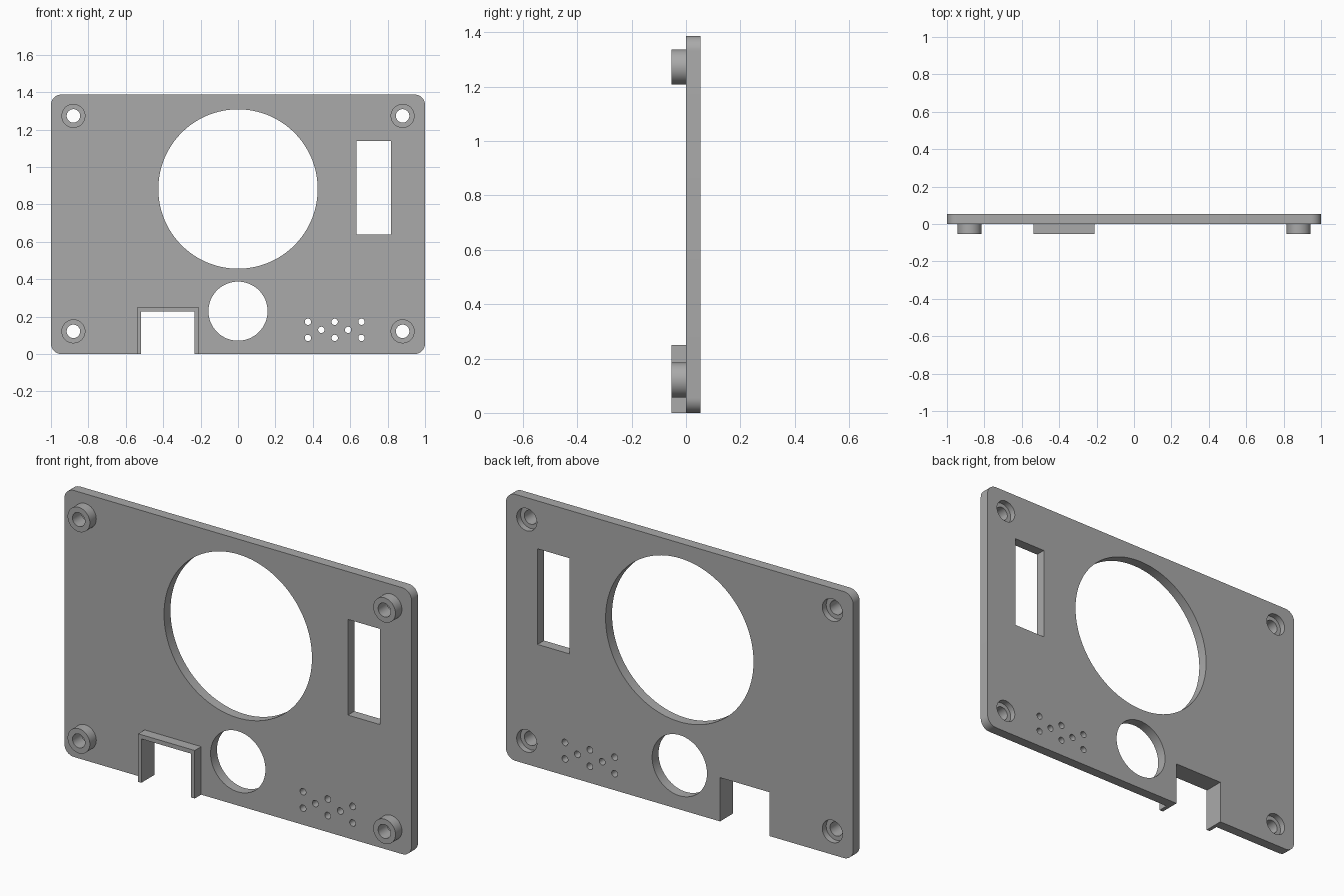
import bpy, bmesh
from math import cos, sin, pi, radians

cube = bpy.data.objects.get("Cube")
if cube:
    bpy.data.objects.remove(cube, do_unlink=True)

GREY = (0.4, 0.4, 0.4, 1)
grey = bpy.data.materials.new("plain grey")
grey.use_nodes = True
grey.diffuse_color = GREY
grey.node_tree.nodes["Principled BSDF"].inputs["Base Color"].default_value = GREY

WIDTH, HEIGHT, CORNER = 2.0, 1.387, 0.055
BACK, FACE, BOSS_FRONT = 0.053, 0.0, -0.053
OVER = 0.02  # how far cutters reach past a surface


def arc(x, z, r, start=0, sweep=2 * pi, steps=64, closed=True):
    count = steps if closed else steps + 1
    return [(x + r * cos(start + sweep * i / steps),
             z + r * sin(start + sweep * i / steps)) for i in range(count)]


def rect(x0, x1, z0, z1):
    return [(x0, z0), (x1, z0), (x1, z1), (x0, z1)]


def prism(name, outline, y0, y1):
    """Extrude an x-z outline from y0 back to y1."""
    bm = bmesh.new()
    face = bm.faces.new([bm.verts.new((x, y0, z)) for x, z in outline])
    side = bmesh.ops.extrude_face_region(bm, geom=[face])["geom"]
    verts = [g for g in side if isinstance(g, bmesh.types.BMVert)]
    bmesh.ops.translate(bm, verts=verts, vec=(0, y1 - y0, 0))
    bmesh.ops.recalc_face_normals(bm, faces=bm.faces)
    mesh = bpy.data.meshes.new(name)
    bm.to_mesh(mesh)
    bm.free()
    mesh.materials.append(grey)
    obj = bpy.data.objects.new(name, mesh)
    bpy.context.collection.objects.link(obj)
    return obj


def combine(target, other, operation):
    """Apply a boolean and discard the helper."""
    other.hide_render = True
    bpy.context.view_layer.objects.active = target
    mod = target.modifiers.new(operation.lower(), "BOOLEAN")
    mod.operation, mod.solver, mod.object = operation, "EXACT", other
    bpy.ops.object.modifier_apply(modifier=mod.name)
    bpy.data.objects.remove(other, do_unlink=True)


def cut(outline, y0=BOSS_FRONT - OVER, y1=BACK + OVER):
    combine(panel, prism("cutter", outline, y0, y1), "DIFFERENCE")


# Rounded panel
outline = []
for i, (sx, z) in enumerate([(1, HEIGHT - CORNER), (-1, HEIGHT - CORNER),
                             (-1, CORNER), (1, CORNER)]):
    outline += arc(sx * (WIDTH / 2 - CORNER), z, CORNER, i * pi / 2, pi / 2, 10, False)
panel = prism("front_panel", outline, FACE, BACK)

# Raised frame around the bottom notch, then the notch itself
combine(panel, prism("notch_frame", rect(-0.538, -0.212, 0, 0.25),
                     BOSS_FRONT, BACK / 2), "UNION")
cut(rect(-0.519, -0.233, -OVER, 0.228))

# Screw bosses with through holes and counterbores at the back
for x in (-0.88, 0.88):
    for z in (0.121, 1.273):
        combine(panel, prism("screw_boss", arc(x, z, 0.064, steps=48),
                             BOSS_FRONT, BACK / 2), "UNION")
        cut(arc(x, z, 0.036, steps=40))
        cut(arc(x, z, 0.058, steps=48), BACK - 0.032, BACK + OVER)

# Large and small round openings, and the slot
cut(arc(0, 0.882, 0.426, steps=128))
cut(arc(0, 0.229, 0.158, steps=80))
cut(rect(0.633, 0.818, 0.64, 1.138))

# Small vent holes: pairs and singles in alternate columns
for column in range(5):
    for dz in ((0,) if column % 2 else (-0.043, 0.043)):
        cut(arc(0.374 + 0.0715 * column, 0.129 + dz, 0.017, steps=24))

# Smooth the round walls, keep edges sharp
bpy.ops.object.select_all(action="DESELECT")
panel.select_set(True)
bpy.context.view_layer.objects.active = panel
bpy.ops.object.shade_smooth_by_angle(angle=radians(30))
